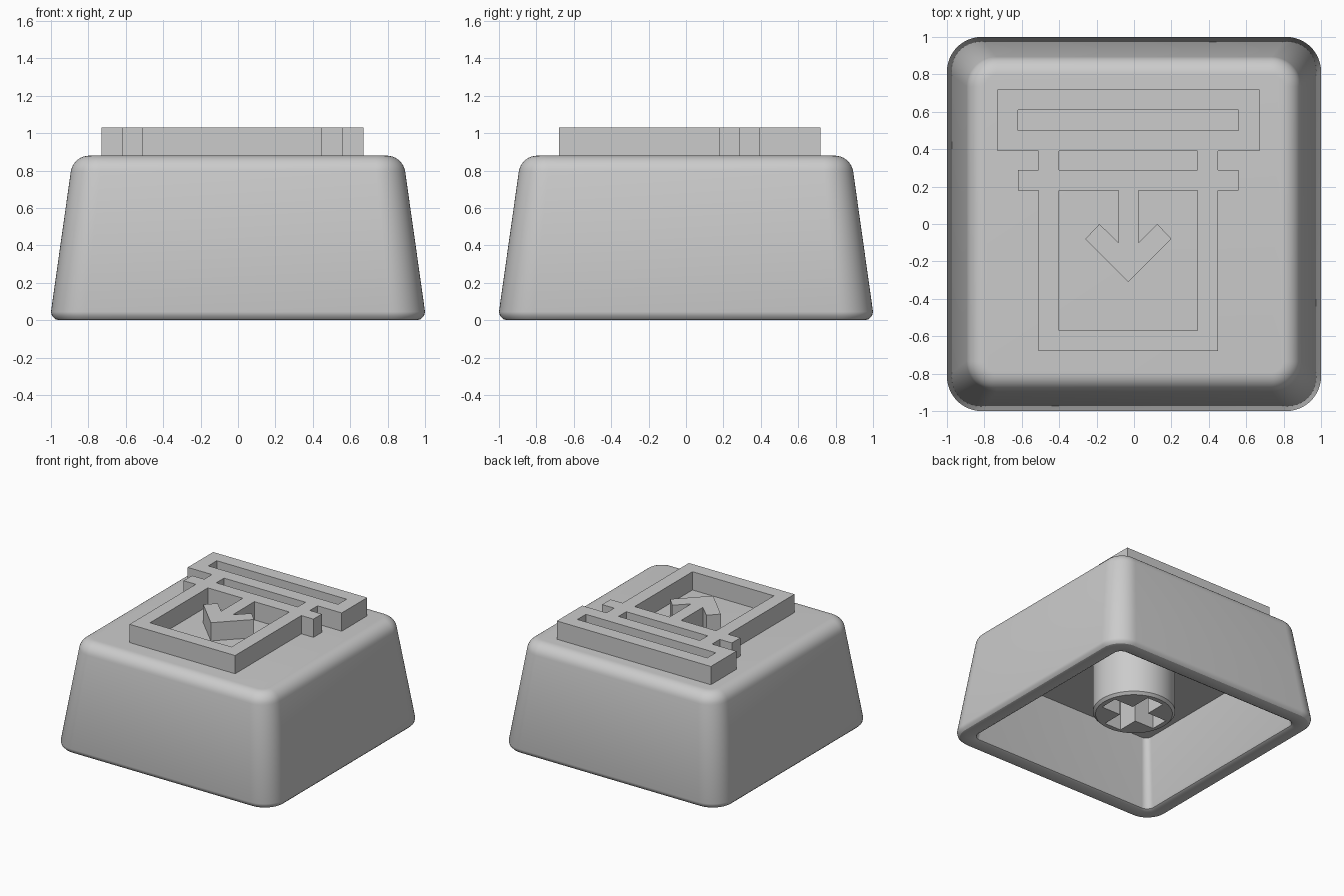
import bpy, bmesh
from math import sin, cos, pi, radians

cube = bpy.data.objects.get("Cube")
if cube:
    bpy.data.objects.remove(cube, do_unlink=True)

# One matte grey for every part
GREY = (0.6, 0.6, 0.6, 1.0)
grey = bpy.data.materials.new("plain_grey")
grey.use_nodes = True
grey.diffuse_color = GREY
bsdf = next(n for n in grey.node_tree.nodes if n.type == 'BSDF_PRINCIPLED')
bsdf.inputs["Base Color"].default_value = GREY


def add_object(name, bm):
    mesh = bpy.data.meshes.new(name)
    bm.to_mesh(mesh)
    bm.free()
    mesh.materials.append(grey)
    obj = bpy.data.objects.new(name, mesh)
    bpy.context.collection.objects.link(obj)
    bpy.ops.object.select_all(action='DESELECT')
    obj.select_set(True)
    bpy.context.view_layer.objects.active = obj
    bpy.ops.object.shade_smooth_by_angle(angle=radians(30))
    return obj


def rounded_square(half, radius, steps=12):
    """Outline of a square with round corners; a circle if radius == half."""
    points = []
    for corner, (sx, sy) in enumerate([(1, 1), (-1, 1), (-1, -1), (1, -1)]):
        for i in range(steps + 1):
            a = (corner + i / steps) * pi / 2
            points.append((sx * (half - radius) + radius * cos(a),
                           sy * (half - radius) + radius * sin(a)))
    return points


def loft(name, rings, caps):
    """Skin a stack of rounded squares given as (half, radius, z)."""
    bm = bmesh.new()
    loops = [[bm.verts.new((x, y, z)) for x, y in rounded_square(h, r)]
             for h, r, z in rings]
    for low, high in zip(loops, loops[1:]):
        for i in range(len(low)):
            j = (i + 1) % len(low)
            bm.faces.new((low[i], low[j], high[j], high[i]))
    if caps:
        bm.faces.new(loops[0][::-1])
        bm.faces.new(loops[-1])
    bmesh.ops.remove_doubles(bm, verts=bm.verts, dist=1e-5)
    bmesh.ops.recalc_face_normals(bm, faces=bm.faces)
    return add_object(name, bm)


def extruded_outline(outlines, z0, z1):
    """Extrude nested outlines (inner ones become holes) into a bmesh."""
    curve = bpy.data.curves.new("outline", 'CURVE')
    curve.dimensions = '2D'
    curve.fill_mode = 'BOTH'
    curve.extrude = (z1 - z0) / 2
    for outline in outlines:
        spline = curve.splines.new('POLY')
        spline.points.add(len(outline) - 1)
        for point, (x, y) in zip(spline.points, outline):
            point.co = (x, y, 0, 1)
        spline.use_cyclic_u = True
    temp = bpy.data.objects.new("outline", curve)
    bpy.context.collection.objects.link(temp)
    graph = bpy.context.evaluated_depsgraph_get()
    mesh = bpy.data.meshes.new_from_object(temp.evaluated_get(graph))
    bm = bmesh.new()
    bm.from_mesh(mesh)
    bpy.data.objects.remove(temp, do_unlink=True)
    bpy.data.curves.remove(curve)
    bpy.data.meshes.remove(mesh)
    bmesh.ops.translate(bm, verts=bm.verts, vec=(0, 0, (z0 + z1) / 2))
    bmesh.ops.remove_doubles(bm, verts=bm.verts, dist=1e-4)
    bmesh.ops.recalc_face_normals(bm, faces=bm.faces)
    return bm


def mirrored(right, centre=0.0):
    """Close a half outline by mirroring it in x."""
    return ([(centre + x, y) for x, y in right]
            + [(centre - x, y) for x, y in reversed(right)])


# Hollow cap: ceiling, inner wall, rim, outer wall, rounded shoulder
CEILING = 0.57
rings = [(0.79, 0.05, CEILING), (0.855, 0.06, 0.03), (0.862, 0.065, 0.01),
         (0.88, 0.08, 0)]
for a in (-90, -60, -30, 0):
    c, s = cos(radians(a)), sin(radians(a))
    rings.append((0.955 + 0.045 * c, 0.14 + 0.045 * c, 0.045 + 0.045 * s))
for i in range(10):
    a = radians(8 + 82 * i / 9)
    rings.append((0.795 + 0.1 * cos(a), 0.06 + 0.1 * cos(a), 0.78 + 0.1 * sin(a)))
loft("cap_shell", rings, caps=True)

# Stem under the cap: chamfered sleeve around a core with a cross socket
STEM_Z, TIP, STEM_R = 0.15, 0.29, 0.31
loft("stem_sleeve", [(TIP, TIP, STEM_Z), (STEM_R, STEM_R, STEM_Z + 0.02),
                     (STEM_R, STEM_R, CEILING + 0.01)], caps=False)
arm, slot = 0.25, 0.075
cross = mirrored([(slot, arm), (slot, slot), (arm, slot),
                  (arm, -slot), (slot, -slot), (slot, -arm)])
circle = [p for i, p in enumerate(rounded_square(TIP, TIP)) if (i + 1) % 13]
core = extruded_outline([circle, cross], STEM_Z, CEILING + 0.01)
hidden = [f for f in core.faces if abs(f.normal.z) < 0.5
          and f.calc_center_median().xy.length > TIP - 0.01]
bmesh.ops.delete(core, geom=hidden, context='FACES')
add_object("stem_core", core)

# Raised box-and-arrow relief on top
MID = -0.03
silhouette = mirrored([(0.7, 0.72), (0.7, 0.39), (0.48, 0.39), (0.48, 0.29),
                       (0.59, 0.29), (0.59, 0.18), (0.48, 0.18), (0.48, -0.68)], MID)
lid_slot = mirrored([(0.59, 0.61), (0.59, 0.5)], MID)
gap_slot = mirrored([(0.37, 0.39), (0.37, 0.29)], MID)
arrow_window = mirrored([(0.053, -0.1), (0.053, 0.18), (0.37, 0.18), (0.37, -0.57)], MID)
# The window outline runs around the arrow hanging from its top edge
head = [(0.053, -0.1), (0.155, 0), (0.23, -0.08), (0, -0.31)]
window_right = arrow_window[1:4]
window_left = arrow_window[4:7]
arrow = ([(MID - x, y) for x, y in head]
         + [(MID + x, y) for x, y in reversed(head[:3])])
window = window_right + window_left + arrow
add_object("raised_relief", extruded_outline(
    [silhouette, lid_slot, gap_slot, window], 0.87, 1.03))
